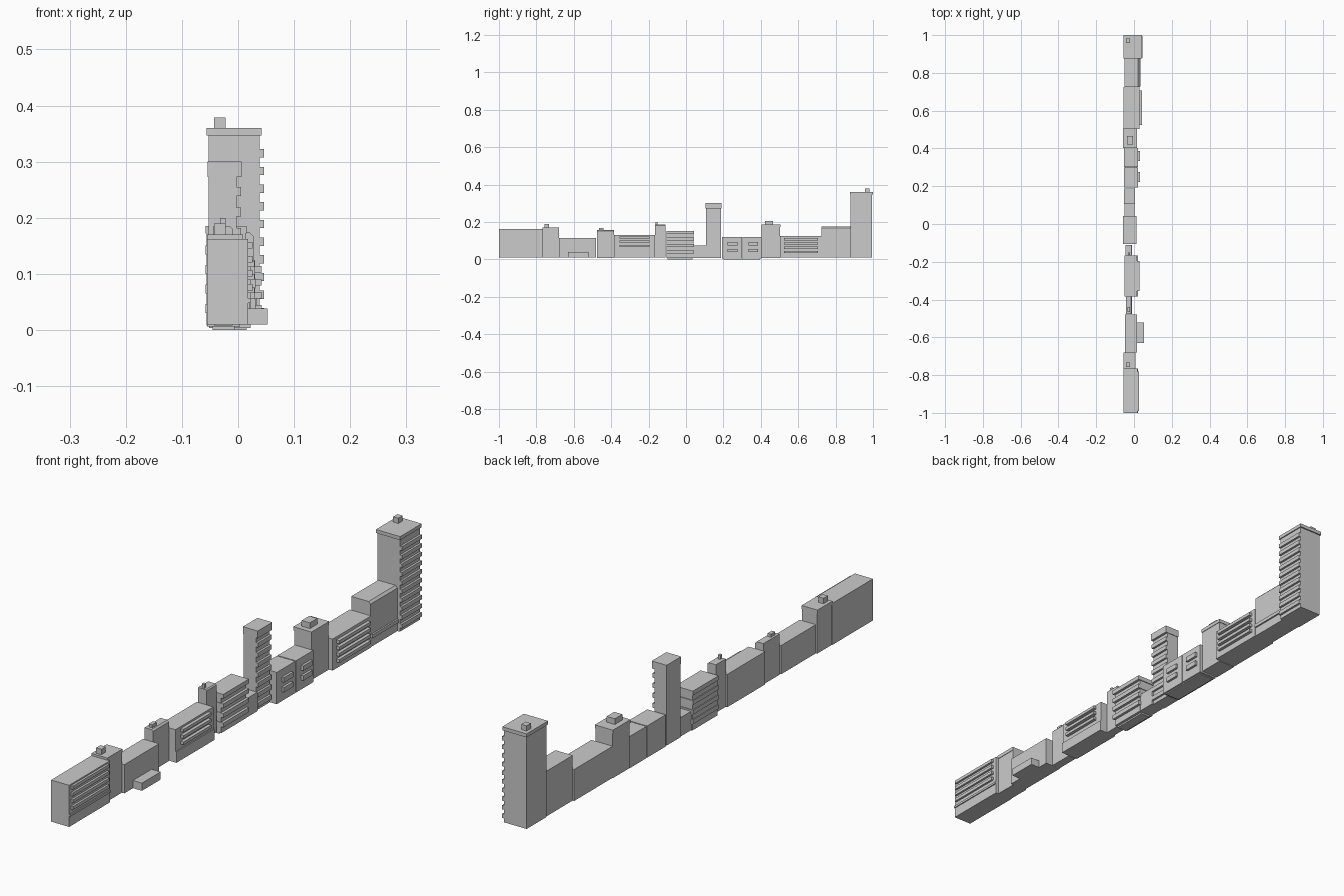
import bpy


def box(name, x0, x1, y0, y1, z0, z1, chamfer=0):
    """Box by extents; chamfer cuts the upper street-side edge."""
    if chamfer:
        prof = [(x0, z0), (x1, z0), (x1, z1 - chamfer), (x1 - chamfer, z1), (x0, z1)]
    else:
        prof = [(x0, z0), (x1, z0), (x1, z1), (x0, z1)]
    n = len(prof)
    verts = [(x, y, z) for y in (y0, y1) for x, z in prof]
    faces = [tuple(range(n)), tuple(range(2 * n - 1, n - 1, -1))]
    faces += [(i, i + n, (i + 1) % n + n, (i + 1) % n) for i in range(n)]
    mesh = bpy.data.meshes.new(name)
    mesh.from_pydata(verts, [], faces)
    ob = bpy.data.objects.new(name, mesh)
    bpy.context.collection.objects.link(ob)
    return ob


def strips(name, x0, x1, y0, y1, z_first, step, count, h):
    """Stack of balconies on the street side."""
    for i in range(count):
        z = z_first + i * step
        box(f"{name}_{i + 1}", x0 - 0.004, x1, y0, y1, z, z + h)


# Main building blocks along the street: x0, x1, y0, y1, z0, z1, chamfer
blocks = {
    "south_apartments": (-.055, .018, -1, -.765, .01, .162, 0),
    "south_stair_block": (-.053, .007, -.765, -.68, .01, .157, 0),
    "porch_house": (-.048, .017, -.68, -.48, .01, .115, 0),
    "narrow_block": (-.043, -.01, -.477, -.385, .008, .157, .006),
    "office_block": (-.05, .017, -.385, -.167, .01, .13, 0),
    "slim_stair_tower": (-.044, -.01, -.167, -.11, .01, .185, .004),
    "banded_core": (-.055, .004, -.103, .04, .006, .15, 0),
    "low_annex": (-.05, .003, .04, .107, .006, .075, 0),
    "mid_tower": (-.053, -.003, .107, .187, .006, .3, 0),
    "twin_house_a": (-.052, .022, .192, .299, .004, .12, 0),
    "twin_house_b": (-.052, .022, .303, .403, .004, .12, 0),
    "lift_block": (-.056, .013, .405, .503, .008, .185, 0),
    "long_apartments": (-.056, .03, .503, .725, .01, .125, 0),
    "north_hall": (-.05, .028, .725, .88, .01, .175, .008),
    "north_tower": (-.053, .038, .88, .995, .01, .347, 0),
}
for name, (x0, x1, y0, y1, z0, z1, c) in blocks.items():
    box(name, x0, x1, y0, y1, z0, z1, c)

# South end: balconies, base ledge, cap and chimney
strips("south_balcony", .018, .026, -.99, -.78, .07, .025, 4, .012)
box("south_ledge", .015, .022, -1, -.765, .048, .056)
box("stair_cap", -.055, .009, -.767, -.68, .157, .17)
box("stair_chimney", -.043, -.022, -.757, -.732, .17, .19)
box("porch", .015, .053, -.63, -.522, .01, .038)
box("narrow_vent", -.035, -.021, -.465, -.44, .157, .168)

# Office balconies and slim tower vent
strips("office_balcony", .017, .029, -.355, -.195, .066, .023, 3, .011)
box("office_plinth", .01, .021, -.385, -.167, .01, .05)
box("slim_vent", -.032, -.022, -.163, -.152, .185, .2)

# Protruding floors of the banded building
strips("floor_band", -.054, .014, -.105, .043, .03, .035, 4, .016)

# Mid tower balconies and top slab
strips("mid_balcony", -.003, .005, .107, .187, .02, .0365, 7, .016)
box("mid_tower_top", -.054, .006, .105, .189, .273, .3)

# Twin house balconies
for tag, y0 in (("a", .222), ("b", .333)):
    strips(f"twin_{tag}_balcony", .022, .031, y0, y0 + .053, .038, .036, 2, .018)

# Lift block cap and rooftop room
box("lift_cap", -.058, .015, .403, .505, .172, .185)
box("lift_room", -.038, -.005, .422, .465, .185, .206)

# Long apartments balconies and north hall canopy
strips("long_balcony", .03, .042, .525, .707, .033, .023, 4, .012)
box("hall_canopy", .025, .034, .728, .878, .043, .056)

# North tower balconies, roof slab and chimney
strips("tower_balcony", .038, .046, .88, .995, .024, .0315, 10, .015)
box("tower_roof", -.056, .042, .876, 1, .347, .36)
box("tower_chimney", -.043, -.022, .957, .982, .36, .379)

# Ground slabs that carry the middle of the row
box("ground_slab_a", -.045, -.006, -.1, .035, 0, .008)
box("ground_slab_b", -.045, .015, .2, .395, 0, .006)
